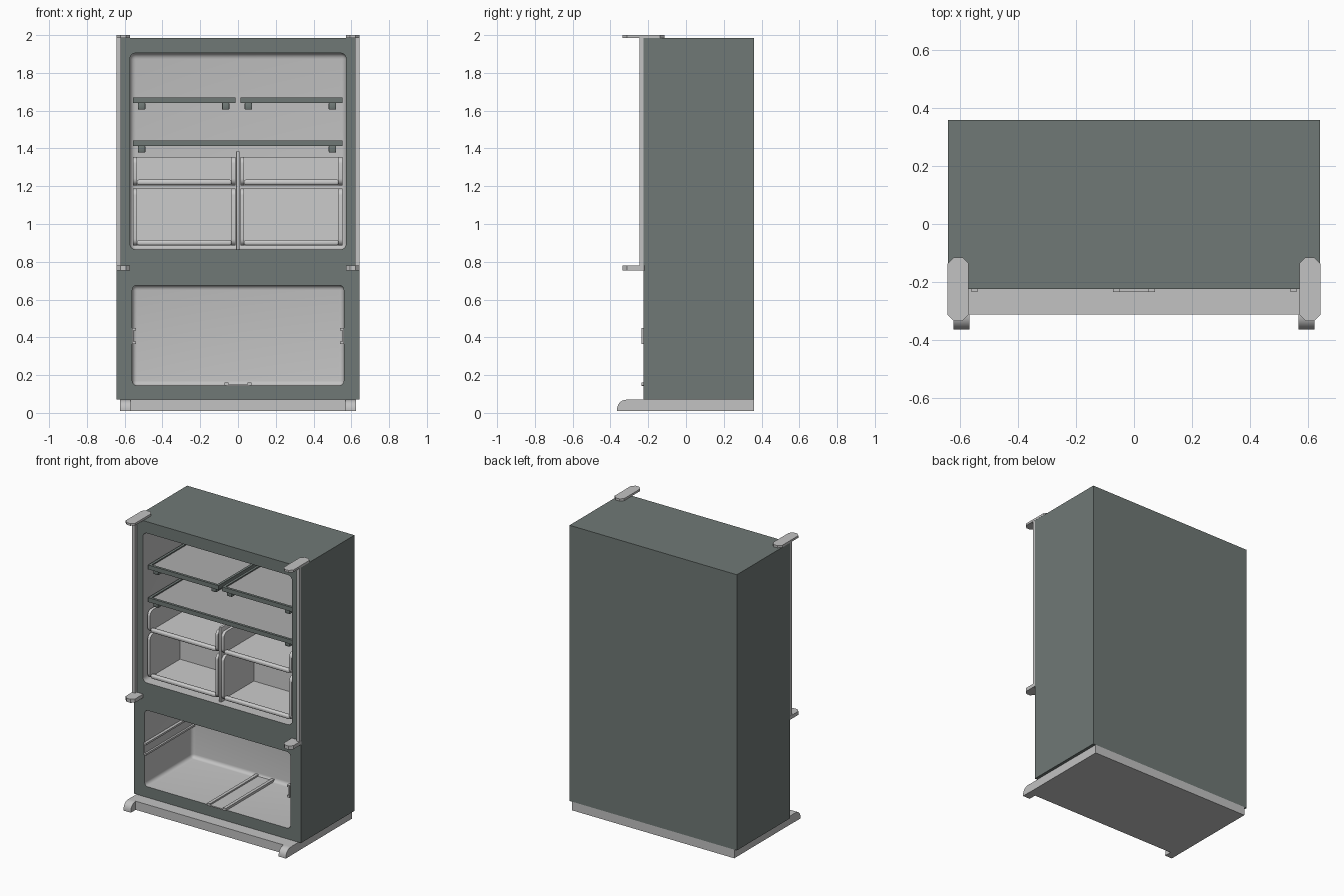
import bpy, bmesh, math
from mathutils import Vector

cube = bpy.data.objects.get("Cube")
if cube:
    bpy.data.objects.remove(cube, do_unlink=True)


def material(name, rgb):
    m = bpy.data.materials.new(name)
    m.use_nodes = True
    m.diffuse_color = (*rgb, 1)
    bsdf = next(n for n in m.node_tree.nodes if n.type == 'BSDF_PRINCIPLED')
    bsdf.inputs["Base Color"].default_value = (*rgb, 1)
    return m


SLATE = material("slate grey", (0.16, 0.19, 0.18))
LIGHT = material("light grey", (0.54, 0.54, 0.54))
PANEL = material("shelf grey", (0.42, 0.42, 0.42))
BIN = material("pale grey", (0.60, 0.60, 0.60))


def finish(name, bm, mat):
    bmesh.ops.recalc_face_normals(bm, faces=bm.faces)
    me = bpy.data.meshes.new(name)
    bm.to_mesh(me)
    bm.free()
    me.materials.append(mat)
    ob = bpy.data.objects.new(name, me)
    bpy.context.collection.objects.link(ob)
    return ob


def box(name, x, y, z, mat, bevel=0, segments=2):
    """Box from (min, max) pairs, with optional rounded edges."""
    bm = bmesh.new()
    bmesh.ops.create_cube(bm, size=1)
    for v in bm.verts:
        v.co = Vector([(a + b) / 2 + c * (b - a) for c, (a, b) in zip(v.co, (x, y, z))])
    if bevel:
        bmesh.ops.bevel(bm, geom=bm.edges[:], offset=bevel, segments=segments,
                        profile=0.5, affect='EDGES')
    return finish(name, bm, mat)


def prism(name, points, axis, lo, hi, mat):
    """Extrude a flat outline along x (points are y, z) or z (points are x, y)."""
    bm = bmesh.new()
    place = (lambda p: (lo, *p)) if axis == 'X' else (lambda p: (*p, lo))
    face = bm.faces.new([bm.verts.new(place(p)) for p in points])
    ext = bmesh.ops.extrude_face_region(bm, geom=[face])
    move = Vector((hi - lo, 0, 0)) if axis == 'X' else Vector((0, 0, hi - lo))
    bmesh.ops.translate(bm, vec=move, verts=[g for g in ext["geom"] if isinstance(g, bmesh.types.BMVert)])
    return finish(name, bm, mat)


def arc(cy, cz, r, start, end, n=6):
    angles = [math.radians(start + (end - start) * i / n) for i in range(n + 1)]
    return [(cy + r * math.cos(a), cz + r * math.sin(a)) for a in angles]


FRONT, BACK, INNER = -0.225, 0.36, 0.30

# Cabinet with two rounded compartments cut out of the front
cabinet = box("cabinet", (-0.643, 0.643), (FRONT, BACK), (0.07, 1.985), SLATE)
cutters = [
    box("upper_cutter", (-0.573, 0.573), (-0.4, INNER), (0.865, 1.905), LIGHT, 0.032, 5),
    box("lower_cutter", (-0.56, 0.56), (-0.4, INNER), (0.145, 0.675), LIGHT, 0.025, 5),
]
for cutter in cutters:
    cutter.hide_render = True
    mod = cabinet.modifiers.new("opening", 'BOOLEAN')
    mod.operation, mod.solver, mod.object = 'DIFFERENCE', 'EXACT', cutter
bpy.context.view_layer.update()
carved = bpy.data.meshes.new_from_object(cabinet.evaluated_get(bpy.context.evaluated_depsgraph_get()))
cabinet.modifiers.clear()
cabinet.data = carved
for cutter in cutters:
    bpy.data.objects.remove(cutter, do_unlink=True)
carved.materials.clear()
carved.materials.append(SLATE)
carved.materials.append(LIGHT)
for f in carved.polygons:
    c = f.center
    f.material_index = int(FRONT + 0.001 < c.y < 0.34 and abs(c.x) < 0.6 and 0.1 < c.z < 1.95)

# Plinth with two rounded front feet
box("plinth", (-0.623, 0.623), (-0.312, BACK), (0.01, 0.07), LIGHT)
foot = [(-0.30, 0.01), (-0.30, 0.07)] + arc(-0.315, 0.02, 0.05, 90, 180) + [(-0.365, 0.01)]

for side, s in (("right", -1), ("left", 1)):
    def span(a, b):
        return tuple(sorted((s * a, s * b)))

    prism(side + "_foot", foot, 'X', *span(0.568, 0.624), LIGHT)

    # Hinge brackets with clipped corners, and the upright strip between them
    def bracket(name, back, z0, z1):
        c, front = 0.022, -0.335
        pts = [(0.571 + c, front), (0.644 - c, front), (0.644, front + c), (0.644, back - c),
               (0.644 - c, back), (0.571 + c, back), (0.571, back - c), (0.571, front + c)]
        prism(name, [(s * x, y) for x, y in pts], 'Z', z0, z1, LIGHT)

    bracket(side + "_top_hinge", -0.115, 1.985, 2.0)
    bracket(side + "_middle_hinge", -0.20, 0.755, 0.78)
    box(side + "_hinge_strip", span(0.62, 0.643), (-0.245, FRONT), (0.78, 1.985), LIGHT)

    # Drawer runner on the lower compartment wall
    box(side + "_runner_plate", span(0.553, 0.561), (-0.235, INNER), (0.365, 0.45), LIGHT)
    for label, z in (("lower", 0.365), ("upper", 0.437)):
        box(f"{side}_{label}_runner_rib", span(0.54, 0.555), (-0.235, INNER), (z, z + 0.013), LIGHT)
    box(side + "_floor_rib", span(0.05, 0.072), (-0.235, INNER), (0.144, 0.161), LIGHT)

box("floor_runner", (-0.06, 0.06), (-0.235, INNER), (0.143, 0.151), LIGHT)


# Shelves: dark rim, recessed panel and support rails below
def shelf(name, x0, x1, z0, rails):
    y0, y1, z1, w = -0.195, 0.285, z0 + 0.03, 0.018
    for part, x, y in (("front", (x0, x1), (y0, y0 + w)), ("back", (x0, x1), (y1 - w, y1)),
                       ("right", (x0, x0 + w), (y0 + w, y1 - w)), ("left", (x1 - w, x1), (y0 + w, y1 - w))):
        box(f"{name}_{part}_rim", x, y, (z0, z1), SLATE)
    box(name + "_panel", (x0 + w, x1 - w), (y0 + w, y1 - w), (z0 + 0.006, z1 - 0.008), PANEL)
    for i, x in enumerate(rails):
        box(f"{name}_rail_{i + 1}", (x - 0.02, x + 0.02), (y0 + 0.02, INNER),
            (z0 - 0.035, z0 + 0.002), SLATE, 0.006)


shelf("upper_right_shelf", -0.555, -0.014, 1.64, (-0.51, -0.065))
shelf("upper_left_shelf", 0.012, 0.553, 1.64, (0.055, 0.50))
shelf("full_shelf", -0.555, 0.553, 1.413, (-0.51, 0.50))


# Open fronted bins with rounded side panels and a raised front lip
def bin_tray(name, x0, x1, z0, z1, depth):
    y0, w, r = -0.20, 0.02, 0.035
    y1 = y0 + depth
    profile = [(y1, z0), (y1, z1)] + arc(y0 + r, z1 - r, r, 90, 180) + arc(y0 + r, z0 + r, r, 180, 270)
    prism(name + "_right_wall", profile, 'X', x0, x0 + w, BIN)
    prism(name + "_left_wall", profile, 'X', x1 - w, x1, BIN)
    box(name + "_floor", (x0 + w, x1 - w), (y0 + 0.02, y1), (z0, z0 + 0.012), BIN)
    box(name + "_back", (x0 + w, x1 - w), (y1 - 0.012, y1), (z0, z1), BIN)
    box(name + "_lip", (x0 + w, x1 - w), (y0, y0 + 0.03), (z0 + 0.002, z0 + 0.03), BIN, 0.01, 3)


for side, x0, x1 in (("right", -0.555, -0.014), ("left", 0.012, 0.553)):
    bin_tray(side + "_upper_bin", x0, x1, 1.205, 1.355, 0.40)
    bin_tray(side + "_lower_bin", x0, x1, 0.885, 1.188, 0.34)

# Divider between the bins
box("bin_divider", (-0.010, 0.008), (-0.195, INNER), (0.864, 1.385), LIGHT, 0.004)

# Smooth shading on rounded parts, sharp edges kept
bpy.ops.object.select_all(action='DESELECT')
for ob in bpy.context.collection.objects:
    if ob.type == 'MESH' and any(k in ob.name for k in ("cabinet", "foot", "bin", "rail")):
        ob.select_set(True)
        bpy.context.view_layer.objects.active = ob
bpy.ops.object.shade_smooth_by_angle(angle=math.radians(35))
